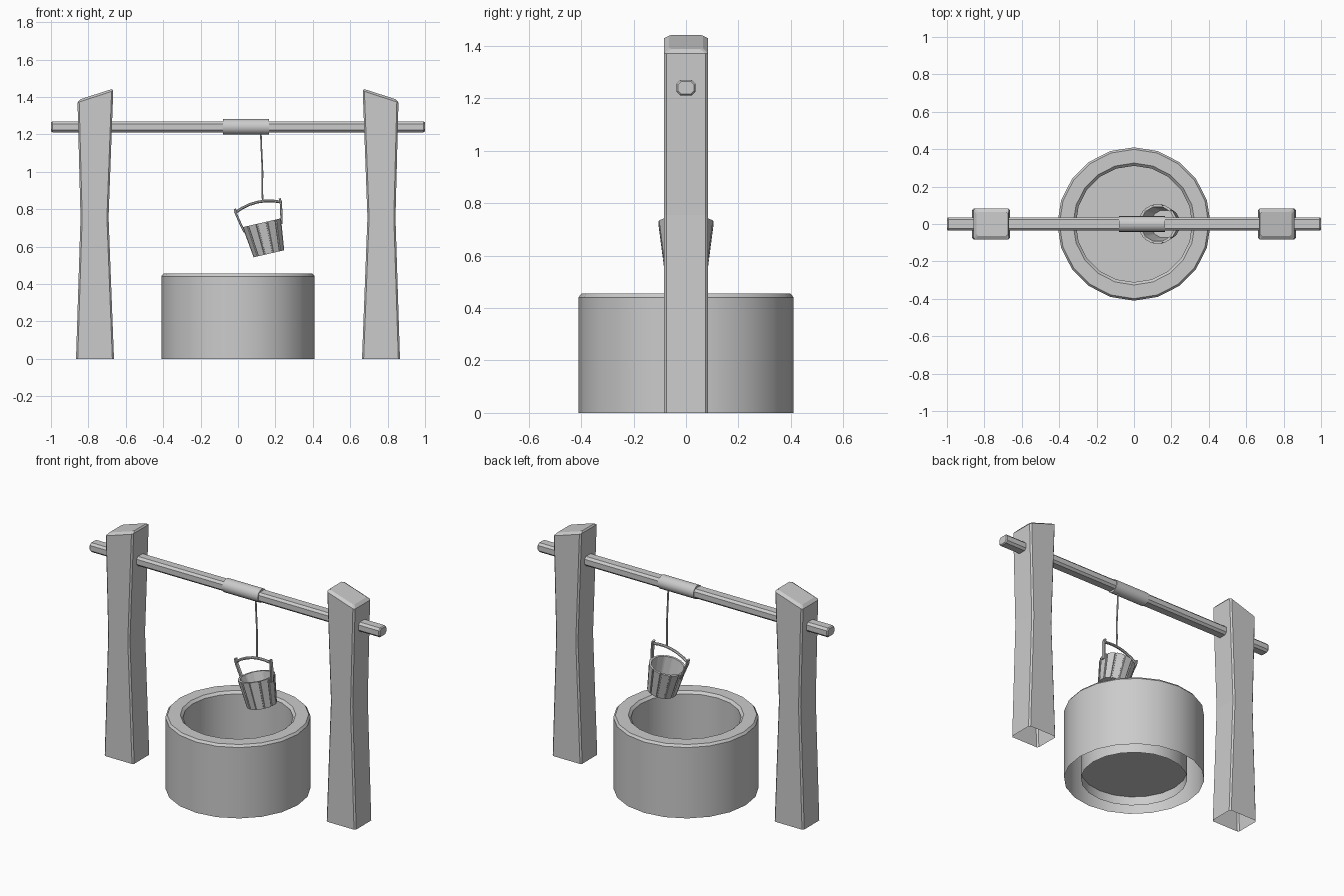
import bpy, bmesh, math
from mathutils import Vector, Matrix

if "Cube" in bpy.data.objects:
    bpy.data.objects.remove(bpy.data.objects["Cube"])


def loft(name, rings, start=True, end=True, closed=False, smooth=False):
    """Skin a list of equal-length point rings."""
    bm = bmesh.new()
    vs = [[bm.verts.new(p) for p in r] for r in rings]
    n = len(vs[0])
    pairs = list(zip(vs, vs[1:])) + ([(vs[-1], vs[0])] if closed else [])
    for a, b in pairs:
        for i in range(n):
            j = (i + 1) % n
            bm.faces.new((a[i], a[j], b[j], b[i]))
    if start and not closed:
        bm.faces.new(vs[0][::-1])
    if end and not closed:
        bm.faces.new(vs[-1])
    bmesh.ops.recalc_face_normals(bm, faces=bm.faces[:])
    me = bpy.data.meshes.new(name)
    bm.to_mesh(me)
    bm.free()
    ob = bpy.data.objects.new(name, me)
    bpy.context.collection.objects.link(ob)
    if smooth:
        bpy.ops.object.select_all(action='DESELECT')
        ob.select_set(True)
        bpy.context.view_layer.objects.active = ob
        bpy.ops.object.shade_smooth_by_angle(angle=math.radians(30))
    return ob


def circle(r, z, n):
    return [(r * math.cos(2 * math.pi * i / n), r * math.sin(2 * math.pi * i / n), z)
            for i in range(n)]


def chamfered(a0, a1, b0, b1, c):
    """Rectangle outline with cut corners."""
    return [(a0 + c, b0), (a1 - c, b0), (a1, b0 + c), (a1, b1 - c),
            (a1 - c, b1), (a0 + c, b1), (a0, b1 - c), (a0, b0 + c)]


def tube(name, path, ry, rn, n):
    """Sweep an ellipse along a path lying in an xz plane."""
    pts = [Vector((x, 0, z)) for x, z in path]
    rings = []
    for i, p in enumerate(pts):
        t = (pts[min(i + 1, len(pts) - 1)] - pts[max(i - 1, 0)]).normalized()
        nrm = Vector((-t.z, 0, t.x))
        rings.append([p + nrm * rn * math.cos(a) + Vector((0, ry * math.sin(a), 0))
                      for a in [2 * math.pi * (k + .5) / n for k in range(n)]])
    return loft(name, rings)


# Well wall (open underneath) and its floor
wall = [(.41, 0), (.41, .441), (.399, .455), (.326, .455), (.311, .44), (.311, 0)]
loft("well_wall", [circle(r, z, 20) for r, z in wall], False, False, smooth=True)
loft("well_floor", [circle(.311, .057, 20), circle(.01, .057, 20)], False, True)

# Two waisted posts with slanted tops, open underneath
# (outer x, inner x, half depth, outer z, inner z)
sections = [(.866, .663, .083, 0, 0), (.842, .692, .083, .755, .755),
            (.858, .667, .083, 1.37, 1.432), (.842, .674, .064, 1.388, 1.442)]
for side, s in (("left", -1), ("right", 1)):
    rings = []
    for xo, xi, d, zo, zi in sections:
        rings.append([(s * x, y, zi + (zo - zi) * (x - xi) / (xo - xi))
                      for x, y in chamfered(xi, xo, -d, d, .009)])
    loft(side + "_post", rings, False, True)

# Cross pole with softened ends, and rope wrapped round it
ZP = 1.24
pole = [(-1, .005), (-.993, 0), (.993, 0), (1, .005)]
loft("cross_pole", [[(x, y, ZP + z) for y, z in
                     chamfered(-.036 + i, .036 - i, -.029 + i, .029 - i, .013)]
                    for x, i in pole])
loft("rope_wrap", [[(x, a, ZP + b) for a, b, _ in circle(.042, 0, 16)]
                   for x in (-.08, .165)], smooth=True)

# Hanging rope
tube("rope", [(.122, 1.21), (.124, 1.15), (.131, 1.0), (.13, .9), (.132, .835)],
     .005, .005, 6)

# Bucket, built upright about its rim centre, then tilted
N = 12


def staves(r, z, groove):
    """Ring of flat staves parted by shallow grooves."""
    step = 2 * math.pi / N
    pts = []
    for i in range(N):
        for f, d in ((-.40, 0), (.40, 0), (.44, groove), (.56, groove)):
            a = (i + f) * step
            pts.append(((r - d) * math.cos(a), (r - d) * math.sin(a), z))
    return pts


parts = [loft("bucket_staves", [staves(.086, -.17, .006), staves(.108, 0, .006),
                                staves(.094, 0, 0), staves(.075, -.155, 0)])]

# Bucket ears
for side, s in (("left", -1), ("right", 1)):
    parts.append(loft(side + "_bucket_ear",
                      [[(s * x, y, z) for x, y in chamfered(c - .006, c + .006, -.012, .012, .003)]
                       for c, z in ((.101, -.03), (.108, 0), (.122, .07), (.123, .105))]))

# Bucket handle
arc = [(.13 * t, .083 + .03 * (1 - t * t)) for t in (-1, -.67, -.33, 0, .33, .67, 1)]
parts.append(tube("bucket_handle", arc, .01, .008, 8))

tilt = Matrix.Translation((.127, 0, .727)) @ Matrix.Rotation(math.radians(-13), 4, 'Y')
for p in parts:
    p.matrix_world = tilt
